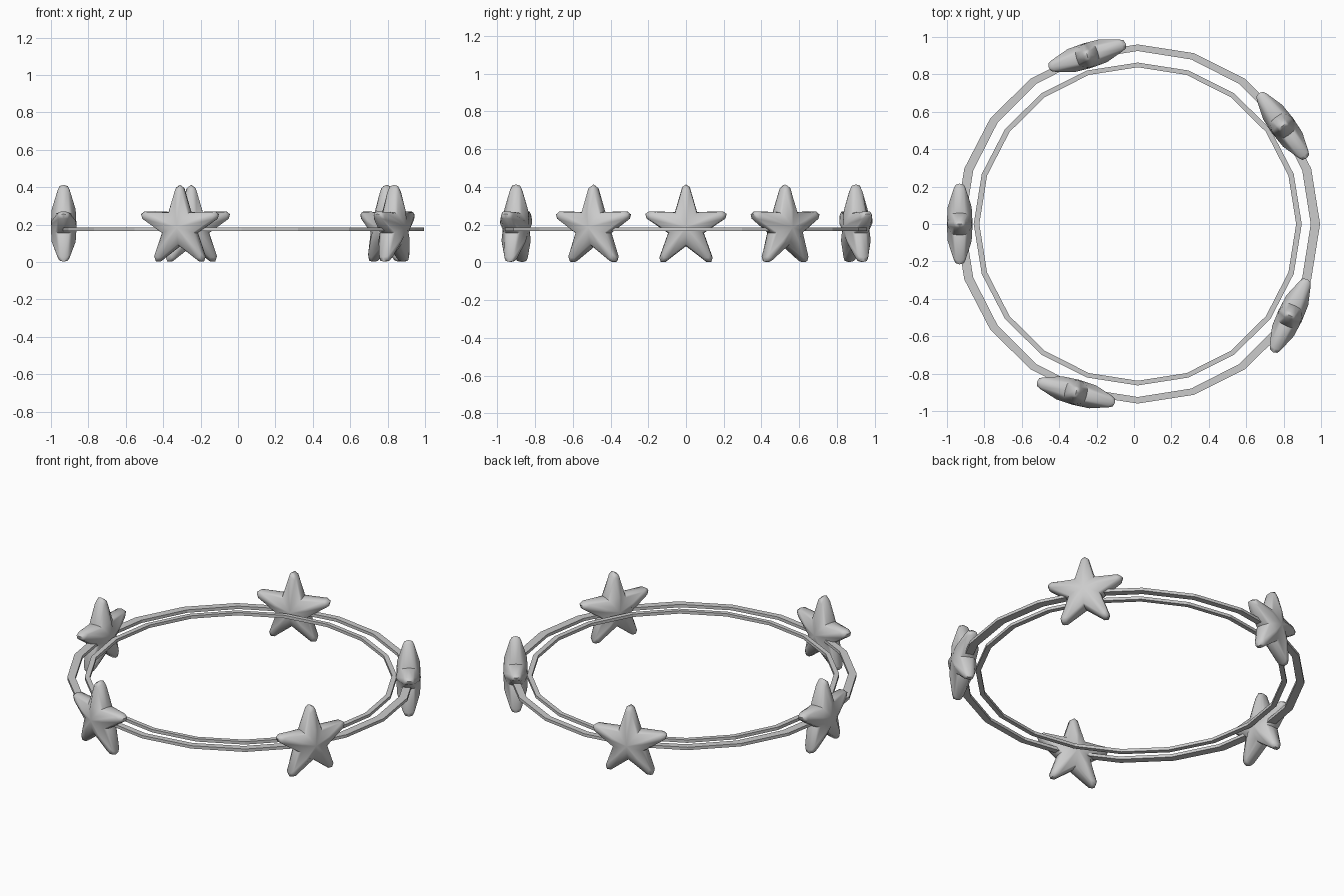
import bpy, bmesh, math
from mathutils import Vector

if "Cube" in bpy.data.objects:
    bpy.data.objects.remove(bpy.data.objects["Cube"], do_unlink=True)

grey = bpy.data.materials.new("soft grey")
grey.use_nodes = True
COLOR = (0.6, 0.6, 0.6, 1)
grey.diffuse_color = COLOR
grey.node_tree.nodes["Principled BSDF"].inputs["Base Color"].default_value = COLOR


def finish(name, bm, angle):
    bmesh.ops.recalc_face_normals(bm, faces=bm.faces)
    mesh = bpy.data.meshes.new(name)
    bm.to_mesh(mesh)
    bm.free()
    mesh.materials.append(grey)
    obj = bpy.data.objects.new(name, mesh)
    bpy.context.collection.objects.link(obj)
    bpy.ops.object.select_all(action="DESELECT")
    obj.select_set(True)
    bpy.context.view_layer.objects.active = obj
    bpy.ops.object.shade_smooth_by_angle(angle=math.radians(angle))
    return obj


def bridge(bm, a, b):
    n = len(a)
    for i in range(n):
        j = (i + 1) % n
        bm.faces.new((a[i], a[j], b[j], b[i]))


# Flat twenty-sided hoops
def hoop(name, outer, inner, z=0.175, half=0.009, sides=20):
    bm = bmesh.new()
    loops = []
    for (rx, ry), h in ((outer, -half), (outer, half), (inner, half), (inner, -half)):
        loops.append([bm.verts.new((0.02 + rx * math.cos(math.tau * i / sides),
                                    ry * math.sin(math.tau * i / sides), z + h))
                      for i in range(sides)])
    for k in range(4):
        bridge(bm, loops[k], loops[(k + 1) % 4])
    return finish(name, bm, 15)


hoop("outer_hoop", (0.975, 0.96), (0.925, 0.925))
hoop("inner_hoop", (0.877, 0.863), (0.847, 0.838))


# Puffy five-pointed star: scaled outlines stacked toward a raised centre
def star_outline():
    points = []
    for k in range(5):
        a = math.pi / 2 + k * math.tau / 5
        along, across = Vector((math.cos(a), math.sin(a))), Vector((-math.sin(a), math.cos(a)))
        for r, off in ((0.213, -0.02), (0.227, 0), (0.213, 0.02)):
            points.append((along * r + across * off, True))
        b = a + math.pi / 5
        points.append((Vector((math.cos(b), math.sin(b))) * 0.1, False))
    return points


def star(name, x, y, facing):
    bm = bmesh.new()
    outline = star_outline()

    def ring(scale, tip_h, notch_h):
        return [bm.verts.new((tip_h if tip else notch_h, p.x * scale, p.y * scale))
                for p, tip in outline]

    rim = ring(1, 0, 0)
    for side in (1, -1):
        edge = ring(0.97, side * 0.022, side * 0.028)
        shoulder = ring(0.88, side * 0.032, side * 0.045)
        dome = ring(0.42, side * 0.064, side * 0.063)
        bridge(bm, rim, edge)
        bridge(bm, edge, shoulder)
        bridge(bm, shoulder, dome)
        centre = bm.verts.new((side * 0.069, 0, 0))
        for i in range(len(dome)):
            bm.faces.new((dome[i], dome[(i + 1) % len(dome)], centre))
    obj = finish(name, bm, 50)
    obj.location = (x, y, 0.186)
    obj.rotation_euler.z = math.radians(facing)


star("right_star", -0.932, 0, 180)
star("back_star", -0.25, 0.9, 107)
star("back_left_star", 0.795, 0.525, 36)
star("front_left_star", 0.835, -0.49, -25)
star("front_star", -0.31, -0.9, -105)
